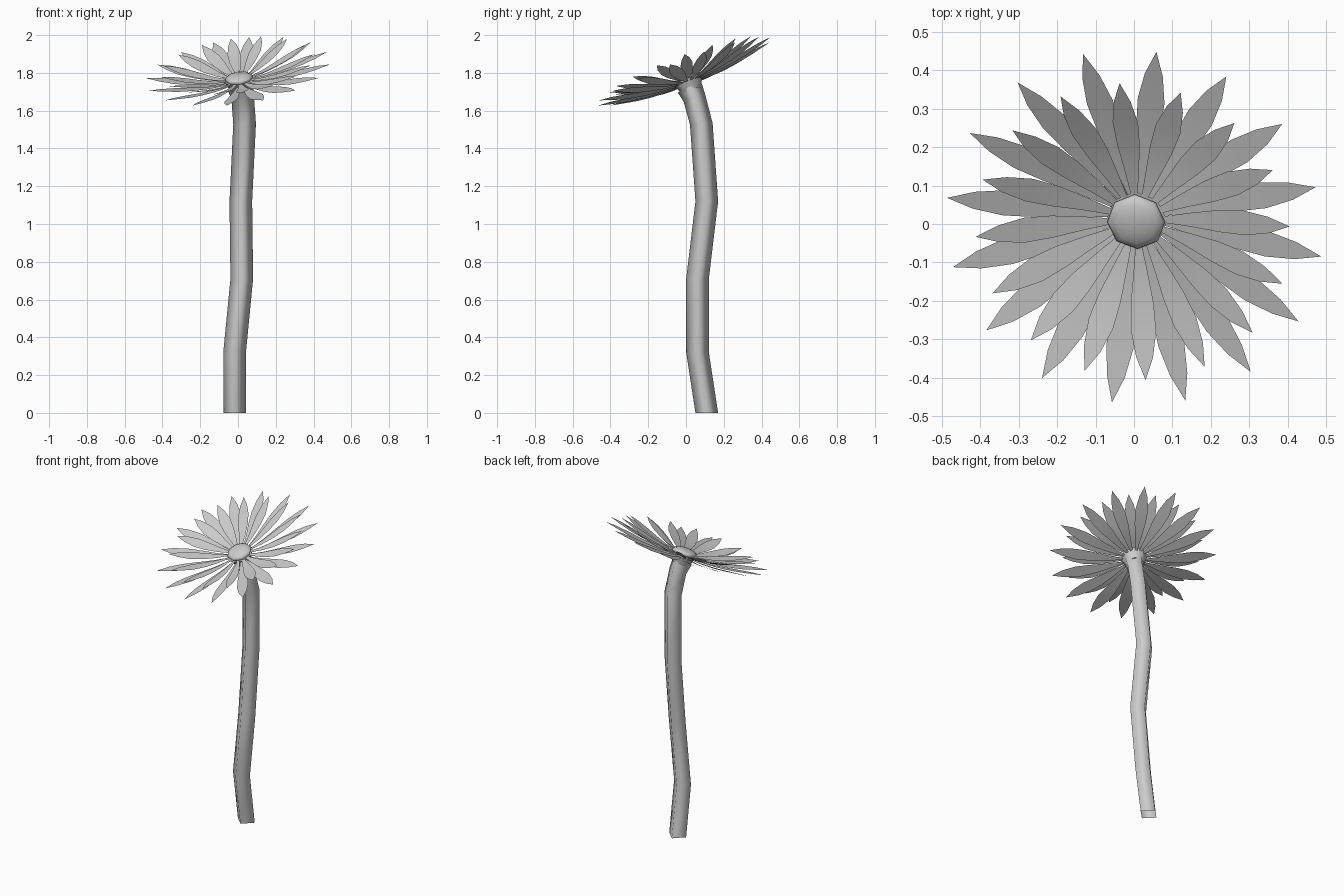
import bpy, bmesh, math
from mathutils import Vector, Matrix

if "Cube" in bpy.data.objects:
    bpy.data.objects.remove(bpy.data.objects["Cube"])

# Tilted frame of the flower head
normal = Vector((-0.135, -0.38, 1)).normalized()
side = Vector((1, 0, 0.135)).normalized()
up = normal.cross(side)
centre = Vector((0.007, 0.01, 1.76))
HEAD = Matrix.Translation(centre) @ Matrix((side, up, normal)).transposed().to_4x4()


def finish(bm, name, angle=60):
    mesh = bpy.data.meshes.new(name)
    bm.to_mesh(mesh)
    bm.free()
    obj = bpy.data.objects.new(name, mesh)
    bpy.context.collection.objects.link(obj)
    for o in bpy.context.selected_objects:
        o.select_set(False)
    bpy.context.view_layer.objects.active = obj
    obj.select_set(True)
    bpy.ops.object.shade_smooth_by_angle(angle=math.radians(angle))
    return obj


# Stem: crooked four-sided tube, open below (x, y, z, radius, share of head tilt)
rings = [(-0.018, 0.11, 0, 0.06, 0), (-0.018, 0.061, 0.32, 0.06, 0),
         (0.02, 0.061, 0.71, 0.06, 0), (0.015, 0.11, 1.12, 0.06, 0),
         (0.035, 0.081, 1.53, 0.06, 0.2), (0.025, 0.045, 1.665, 0.06, 0.8),
         (0.012, 0.02, 1.72, 0.068, 1)]
SIDES = 4
bm = bmesh.new()
loops = []
for x, y, z, r, tilt in rings:
    n = Vector((0, 0, 1)).lerp(normal, tilt).normalized()
    a = Vector((1, 0, 0))
    a = (a - n * a.dot(n)).normalized()
    b = n.cross(a)
    loops.append([bm.verts.new(Vector((x, y, z)) + r * (a * math.cos(t) + b * math.sin(t)))
                  for t in (math.tau * i / SIDES for i in range(SIDES))])
for lo, hi in zip(loops, loops[1:]):
    for i in range(SIDES):
        j = (i + 1) % SIDES
        bm.faces.new((lo[i], lo[j], hi[j], hi[i]))
finish(bm, "stem", 120)

# Flower base: short flaring cup under the petals
bm = bmesh.new()
bmesh.ops.create_cone(bm, cap_ends=True, segments=8, radius1=0.052, radius2=0.08, depth=0.06,
                      matrix=HEAD @ Matrix.Translation((0, 0, -0.028)))
finish(bm, "flower_base")

# Flower centre: flattened dome
bm = bmesh.new()
bmesh.ops.create_uvsphere(bm, u_segments=8, v_segments=8, radius=1,
                          matrix=HEAD @ Matrix.Translation((0, 0, 0.012))
                          @ Matrix.Diagonal((0.076, 0.076, 0.026, 1)))
finish(bm, "flower_centre")

# Petal outline: fraction of length, half width, fraction of tip rise
outline = [(0.12, 0.006, 0), (0.34, 0.020, 0.12), (0.53, 0.032, 0.32),
           (0.70, 0.036, 0.55), (0.86, 0.024, 0.80)]
ROLL = 0.18  # extra sideways lean of the blades


def petal_ring(name, length, base, tip, start, width):
    bm = bmesh.new()
    for k in range(16):
        angle = math.radians(start + 22.5 * k)
        M = HEAD @ Matrix.Rotation(angle, 4, 'Z')
        roll = -ROLL * math.sin(angle)
        prev = None
        for f, w, h in outline:
            z = base + (tip - base) * h
            pair = [bm.verts.new(M @ Vector((f * length, s * w * width, z + s * w * roll)))
                    for s in (-1, 1)]
            if prev:
                bm.faces.new((prev[0], pair[0], pair[1], prev[1]))
            prev = pair
        end = bm.verts.new(M @ Vector((length, 0, tip)))
        bm.faces.new((prev[0], end, prev[1]))
    return finish(bm, name)


petal_ring("outer_petals", 0.494, -0.012, 0.052, 13.0, 1.0)
petal_ring("inner_petals", 0.413, 0.0, 0.085, 2.0, 0.95)
